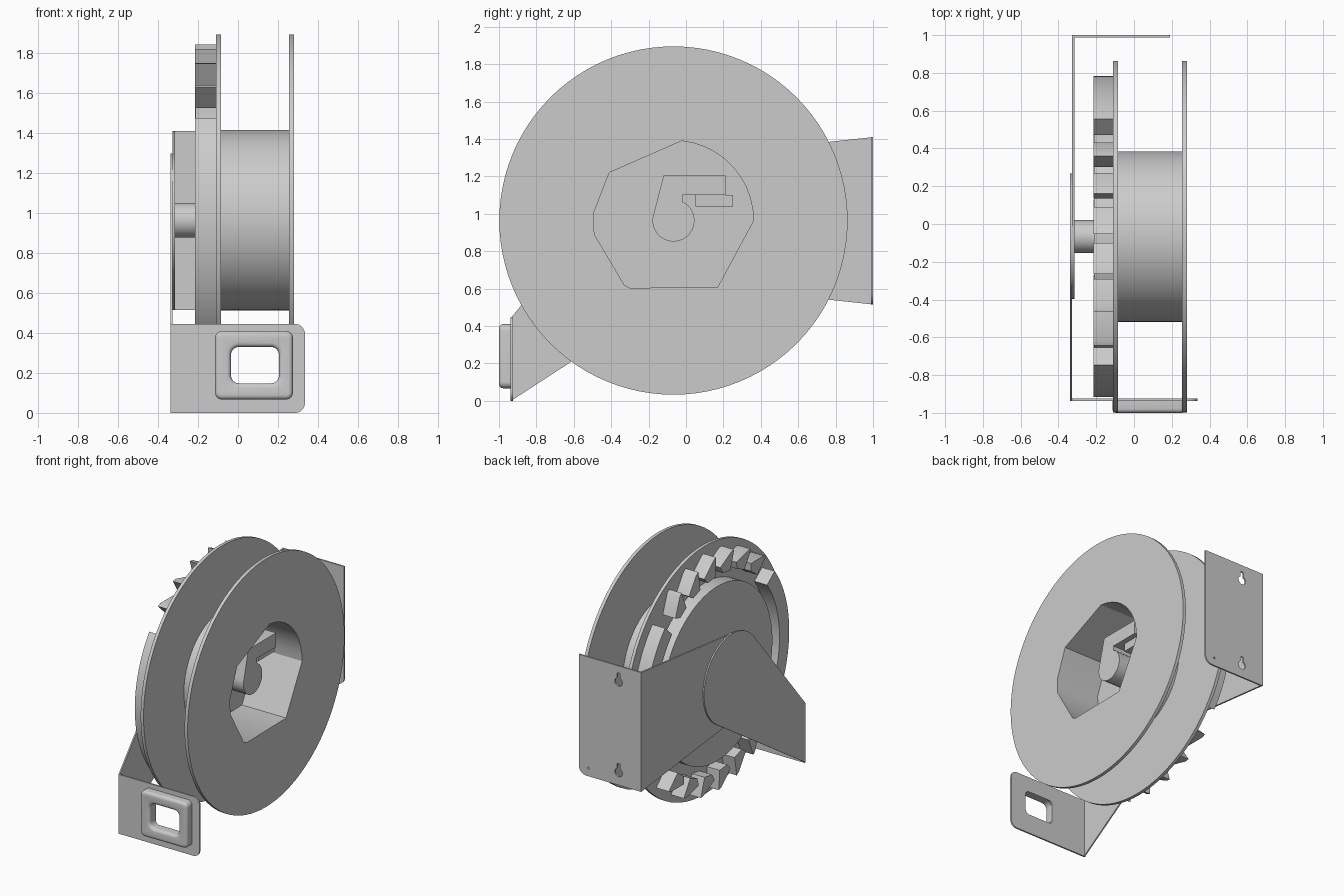
import bpy, bmesh
from math import sin, cos, pi, radians, atan2, acos, hypot
from mathutils import Matrix

if "Cube" in bpy.data.objects:
    bpy.data.objects.remove(bpy.data.objects["Cube"])

CY, CZ = -0.067, 0.964          # reel axis, running along x


def polar(r, deg):
    """Point around the reel axis; 0 is up, positive turns to the front."""
    a = radians(deg)
    return (CY - r * sin(a), CZ + r * cos(a))


def circle(r, n=96, c=(CY, CZ)):
    return [(c[0] + r * cos(2 * pi * i / n), c[1] + r * sin(2 * pi * i / n)) for i in range(n)]


def arc(c, r, a0, a1, n=8):
    return [(c[0] + r * cos(radians(a0 + (a1 - a0) * i / n)),
             c[1] + r * sin(radians(a0 + (a1 - a0) * i / n))) for i in range(n + 1)]


def rounded(u0, u1, v0, v1, radii):
    """Rectangle with corner radii: top right, top left, bottom left, bottom right."""
    pts = []
    for i, r in enumerate(radii):
        u = u1 - r if i in (0, 3) else u0 + r
        v = v1 - r if i < 2 else v0 + r
        pts += arc((u, v), r, 90 * i, 90 * i + 90, 8) if r else [(u, v)]
    return pts


def sheet(name, loops, a, b, axis='x', bevel=0):
    """Extrude filled outlines (inner loops become holes) from a to b along an axis."""
    cu = bpy.data.curves.new(name, 'CURVE')
    cu.dimensions, cu.fill_mode, cu.extrude = '2D', 'BOTH', abs(b - a) / 2
    for loop in loops:
        s = cu.splines.new('POLY')
        s.points.add(len(loop) - 1)
        for p, (u, v) in zip(s.points, loop):
            p.co = (u, v, 0, 1)
        s.use_cyclic_u = True
    ob = bpy.data.objects.new(name, cu)
    bpy.context.collection.objects.link(ob)
    bpy.ops.object.select_all(action='DESELECT')
    bpy.context.view_layer.objects.active = ob
    ob.select_set(True)
    bpy.ops.object.convert(target='MESH')
    ob = bpy.context.object
    m = (a + b) / 2
    if axis == 'x':
        mat = Matrix(((0, 0, 1, m), (1, 0, 0, 0), (0, 1, 0, 0), (0, 0, 0, 1)))
    else:
        mat = Matrix(((1, 0, 0, 0), (0, 0, -1, m), (0, 1, 0, 0), (0, 0, 0, 1)))
    bm = bmesh.new()
    bm.from_mesh(ob.data)
    bmesh.ops.transform(bm, matrix=mat, verts=bm.verts)
    bmesh.ops.remove_doubles(bm, verts=bm.verts, dist=1e-5)
    bmesh.ops.recalc_face_normals(bm, faces=bm.faces)
    if bevel:
        front = [e for e in bm.edges if len(e.link_faces) == 2 and e.calc_face_angle() > 1
                 and all(v.co.y < m for v in e.verts)]
        bmesh.ops.bevel(bm, geom=front, offset=bevel, segments=4, profile=0.5, affect='EDGES')
    bm.to_mesh(ob.data)
    bm.free()
    bpy.ops.object.shade_smooth_by_angle(angle=radians(32))
    return ob


def tangent(p, r, side):
    """Angle on the axis circle where a line from p touches it."""
    d = hypot(p[0] - CY, p[1] - CZ)
    return atan2(p[1] - CZ, p[0] - CY) + side * acos(r / d)


def wrap(top, bottom, r, ccw):
    """Plate outline tapering from an edge to tangents on a round boss."""
    s = 1 if ccw else -1
    a0, a1 = tangent(top, r, s), tangent(bottom, r, -s)
    while (a1 - a0) * s < 0:
        a1 += 2 * pi * s
    return [bottom, top] + [(CY + r * cos(a0 + (a1 - a0) * i / 40),
                             CZ + r * sin(a0 + (a1 - a0) * i / 40)) for i in range(41)]


# Faceted hub opening: smooth at one quarter, coarse elsewhere
opening = arc((CY, CZ), 0.428, 0, 84, 10) + [
    (-0.41, 1.22), (-0.495, 1.0), (-0.49, 0.89), (-0.33, 0.62), (-0.30, 0.603), (0.17, 0.61)]

# Reel: flanges and drum
sheet('outer_flange', [circle(0.931), opening], 0.255, 0.28)
sheet('inner_flange', [circle(0.931)], -0.11, -0.086)
sheet('drum', [circle(0.452), opening], -0.086, 0.255)

# Ratchet face: raised hub, two smooth arcs and two runs of teeth
sheet('ratchet_hub', [circle(0.655)], -0.212, -0.11)
for k, half in enumerate((0, 180)):
    ring = [polar(0.85, half + 53 + 2 * i) for i in range(41)]
    ring += [polar(0.735, half + 133 - 2 * i) for i in range(41)]
    sheet(f'ratchet_arc_{k}', [ring], -0.215, -0.11)
    for j in range(6):
        t = half - 29 + 14 * j
        tooth = [polar(0.88, t), polar(0.87, t - 2), polar(0.785, t - 10.5),
                 polar(0.735, t - 8), polar(0.735, t - 1)]
        sheet(f'ratchet_tooth_{k}_{j}', [tooth], -0.215, -0.11)

# Spindle with spring catch inside the hub
sheet('axle', [circle(0.087, 48)], -0.33, -0.2)
catch = arc((CY, CZ), 0.112, 160, 425, 40) + [
    (-0.02, 1.10), (0.21, 1.10), (0.21, 1.205), (-0.12, 1.205)]
sheet('spindle_catch', [catch], -0.086, 0.17)
sheet('catch_prong', [[(0.05, 1.04), (0.25, 1.04), (0.25, 1.1), (0.05, 1.1)]], 0.02, 0.13)

# Wall bracket: side plate and back plate with keyholes
sheet('bracket_side', [wrap((1.0, 1.41), (1.0, 0.515), 0.33, True)], -0.328, -0.316)


def keyhole(x, z):
    return arc((x, z), 0.032, 115, 425, 20) + arc((x, z + 0.055), 0.014, 0, 180, 8)


sheet('wall_plate', [rounded(-0.328, 0.19, 0.515, 1.41, (0, 0, 0, 0.06)),
                     keyhole(-0.14, 1.29), keyhole(-0.14, 0.61),
                     circle(0.008, 12, (0.11, 0.575))], 0.988, 1.0, 'y')

# Guide arm: tapered plate, front plate and cable guide
sheet('guide_arm', [wrap((-0.935, 0.445), (-0.935, 0.0), 0.335, False)], -0.338, -0.328)
sheet('guide_plate', [rounded(-0.338, 0.335, 0, 0.445, (0.05, 0, 0, 0.05)),
                      rounded(-0.035, 0.205, 0.148, 0.33, (0.03,) * 4)], -0.937, -0.925, 'y')
sheet('cable_guide', [rounded(-0.115, 0.275, 0.067, 0.41, (0.035,) * 4),
                      rounded(-0.035, 0.205, 0.148, 0.33, (0.04,) * 4)], -1.0, -0.936, 'y', 0.022)
